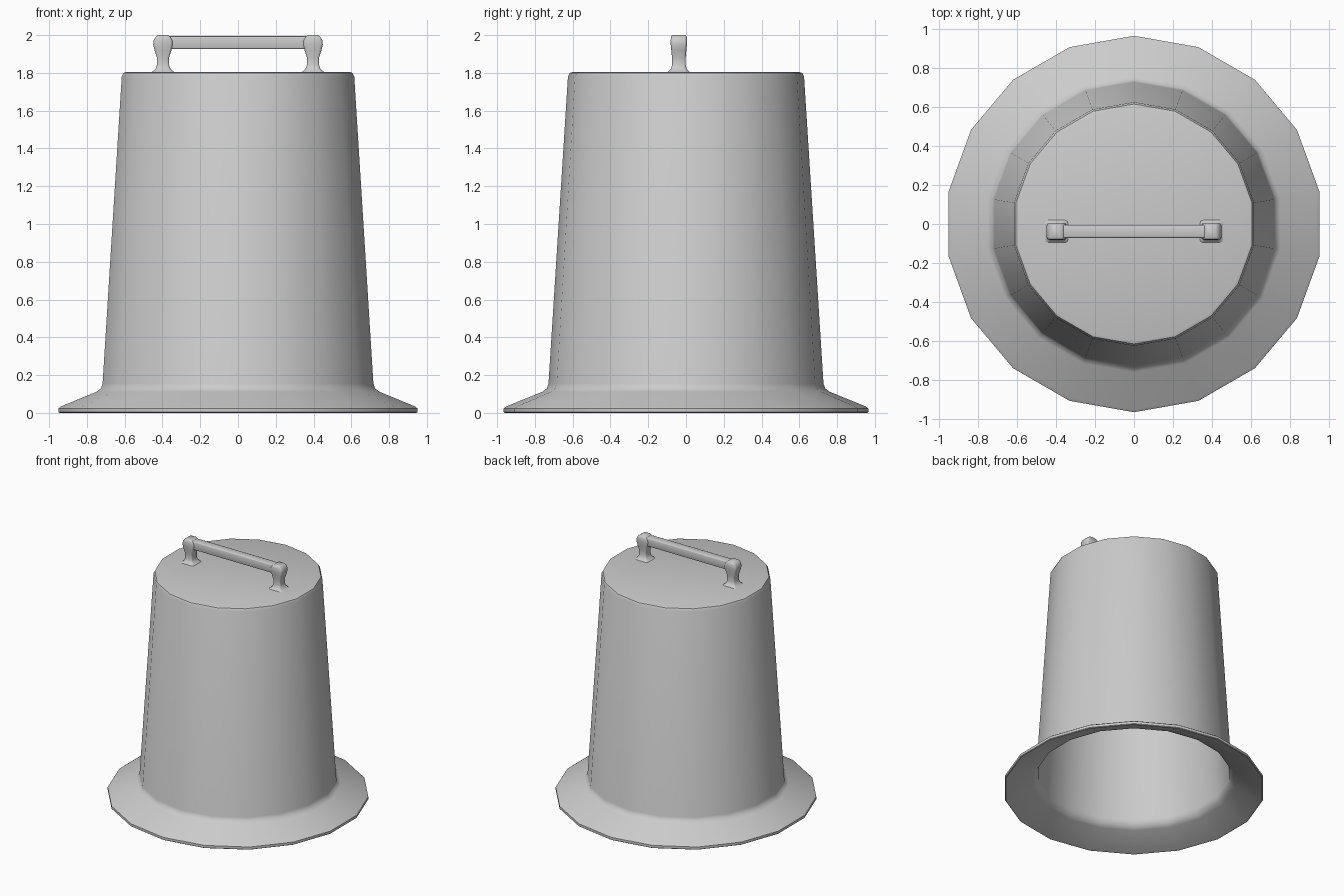
import bpy, bmesh
from math import sin, cos, pi, radians

if "Cube" in bpy.data.objects:
    bpy.data.objects.remove(bpy.data.objects["Cube"])


def finish(name, bm, angle=45):
    bmesh.ops.recalc_face_normals(bm, faces=bm.faces)
    me = bpy.data.meshes.new(name)
    bm.to_mesh(me)
    bm.free()
    ob = bpy.data.objects.new(name, me)
    bpy.context.collection.objects.link(ob)
    bpy.ops.object.select_all(action='DESELECT')
    ob.select_set(True)
    bpy.context.view_layer.objects.active = ob
    bpy.ops.object.shade_smooth_by_angle(angle=radians(angle))
    return ob


def loft(bm, rings):
    # Skin a stack of equal-sized rings and cap both ends
    loops = [[bm.verts.new(p) for p in ring] for ring in rings]
    n = len(loops[0])
    for a, b in zip(loops, loops[1:]):
        for i in range(n):
            j = (i + 1) % n
            bm.faces.new((a[i], a[j], b[j], b[i]))
    return loops


def circle(r, z, n=18):
    return [(r * sin(2 * pi * i / n), r * cos(2 * pi * i / n), z) for i in range(n)]


def rounded_rect(cx, cy, hx, hy, z):
    c = 0.3 * min(hx, hy)
    k = c * 0.3
    quarter = [(hx, hy - c), (hx - k, hy - k), (hx - c, hy)]
    pts = quarter + [(-x, y) for x, y in reversed(quarter)]
    pts += [(-x, -y) for x, y in quarter] + [(x, -y) for x, y in reversed(quarter)]
    return [(cx + x, cy + y, z) for x, y in pts]


# Flared hollow shell: inner profile up from the rim's outside, closed at both tops
outer_to_inner = [
    (0.600, 1.805), (0.615, 1.800), (0.625, 1.780), (0.728, 0.155),
    (0.737, 0.130), (0.760, 0.112), (0.950, 0.035), (0.965, 0.024),
    (0.965, 0.004), (0.960, 0.000), (0.948, 0.003), (0.755, 0.085),
    (0.722, 0.105), (0.710, 0.150), (0.607, 1.785)]
bm = bmesh.new()
shell = loft(bm, [circle(r, z) for r, z in outer_to_inner])
bm.faces.new(shell[0])
bm.faces.new(shell[-1])
finish("bucket_shell", bm)

# Handle posts: waisted foot swelling into a rounded knob
HY = -0.038
post = [(0.068, 0.062, 1.800), (0.055, 0.055, 1.808), (0.040, 0.042, 1.820),
        (0.032, 0.036, 1.842), (0.032, 0.036, 1.880), (0.045, 0.040, 1.920),
        (0.052, 0.043, 1.950), (0.050, 0.043, 1.972), (0.040, 0.042, 1.990),
        (0.026, 0.036, 2.000)]
for side, name in ((-1, "handle_post_left"), (1, "handle_post_right")):
    bm = bmesh.new()
    rings = loft(bm, [rounded_rect(side * 0.397, HY, hx, hy, z) for hx, hy, z in post])
    bm.faces.new(rings[0])
    bm.faces.new(rings[-1])
    finish(name, bm, 60)

# Handle bar: bevelled box between the posts
bm = bmesh.new()
bmesh.ops.create_cube(bm, size=1)
bmesh.ops.scale(bm, vec=(0.78, 0.066, 0.068), verts=bm.verts)
bmesh.ops.translate(bm, vec=(0, HY, 1.96), verts=bm.verts)
long_edges = [e for e in bm.edges if abs(e.verts[0].co.x - e.verts[1].co.x) > 0.5]
bmesh.ops.bevel(bm, geom=long_edges, offset=0.007, segments=2, profile=0.5, affect='EDGES')
finish("handle_bar", bm)
